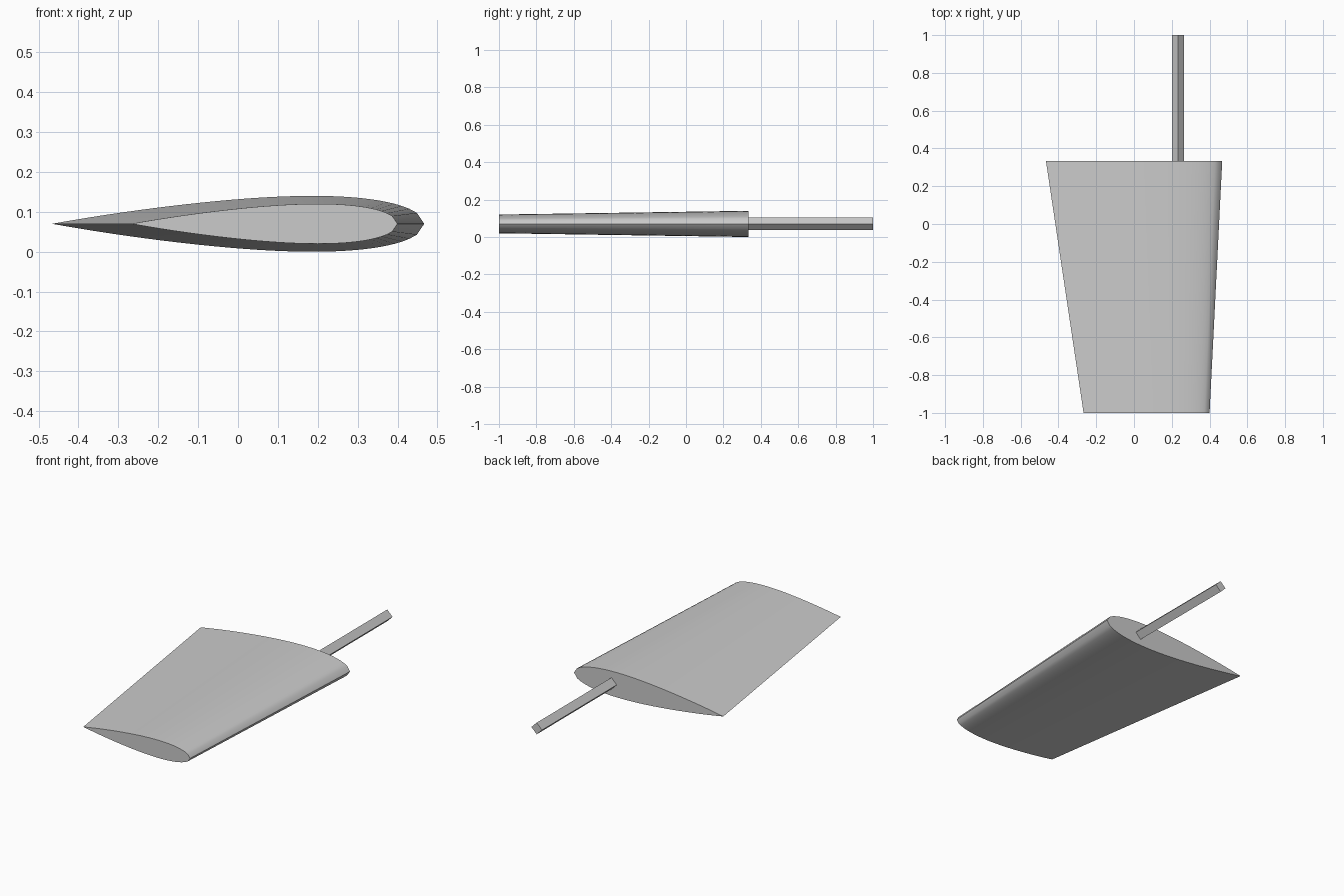
import bpy, math

cube = bpy.data.objects.get("Cube")
if cube:
    bpy.data.objects.remove(cube, do_unlink=True)

grey = bpy.data.materials.new("light grey")
grey.use_nodes = True
colour = (0.6, 0.6, 0.6, 1)
grey.diffuse_color = colour
grey.node_tree.nodes["Principled BSDF"].inputs["Base Color"].default_value = colour

MID_Z = 0.07
ROOT_Y = 0.333
STEPS = 50


def half_thickness(t):
    """Symmetric foil, thickness 15% of the chord, with a closed trailing edge."""
    return 0.75 * (0.2969 * math.sqrt(t) - 0.126 * t - 0.3516 * t**2
                   + 0.2843 * t**3 - 0.1036 * t**4)


def foil(lead_x, chord, y):
    """Loop from the nose over the top to the trailing edge and back below."""
    stations = [i / STEPS for i in range(STEPS + 1)]
    loop = [(t, half_thickness(t)) for t in stations]
    loop += [(t, -half_thickness(t)) for t in stations[-2:0:-1]]
    return [(lead_x - t * chord, y, MID_Z + h * chord) for t, h in loop]


def loft(name, first, second, smooth):
    """Closed solid between two matching loops."""
    n = len(first)
    faces = [(i, (i + 1) % n, n + (i + 1) % n, n + i) for i in range(n)]
    faces += [tuple(reversed(range(n))), tuple(range(n, 2 * n))]
    mesh = bpy.data.meshes.new(name)
    mesh.from_pydata(first + second, [], faces)
    mesh.materials.append(grey)
    obj = bpy.data.objects.new(name, mesh)
    bpy.context.collection.objects.link(obj)
    bpy.ops.object.select_all(action="DESELECT")
    obj.select_set(True)
    bpy.context.view_layer.objects.active = obj
    bpy.ops.object.mode_set(mode="EDIT")
    bpy.ops.mesh.select_all(action="SELECT")
    bpy.ops.mesh.normals_make_consistent(inside=False)
    bpy.ops.object.mode_set(mode="OBJECT")
    if smooth:
        bpy.ops.object.shade_smooth_by_angle(angle=math.radians(30))
    return obj


# Tapered blade, wide at the back
loft("blade", foil(0.4, 0.667, -1), foil(0.467, 0.933, ROOT_Y), True)


# Square shaft set on its corner at the quarter chord
def diamond(y, r=0.033):
    return [(0.233 + r * dx, y, MID_Z + r * dz)
            for dx, dz in ((1, 0), (0, 1), (-1, 0), (0, -1))]


loft("shaft", diamond(ROOT_Y - 0.01), diamond(1), False)
